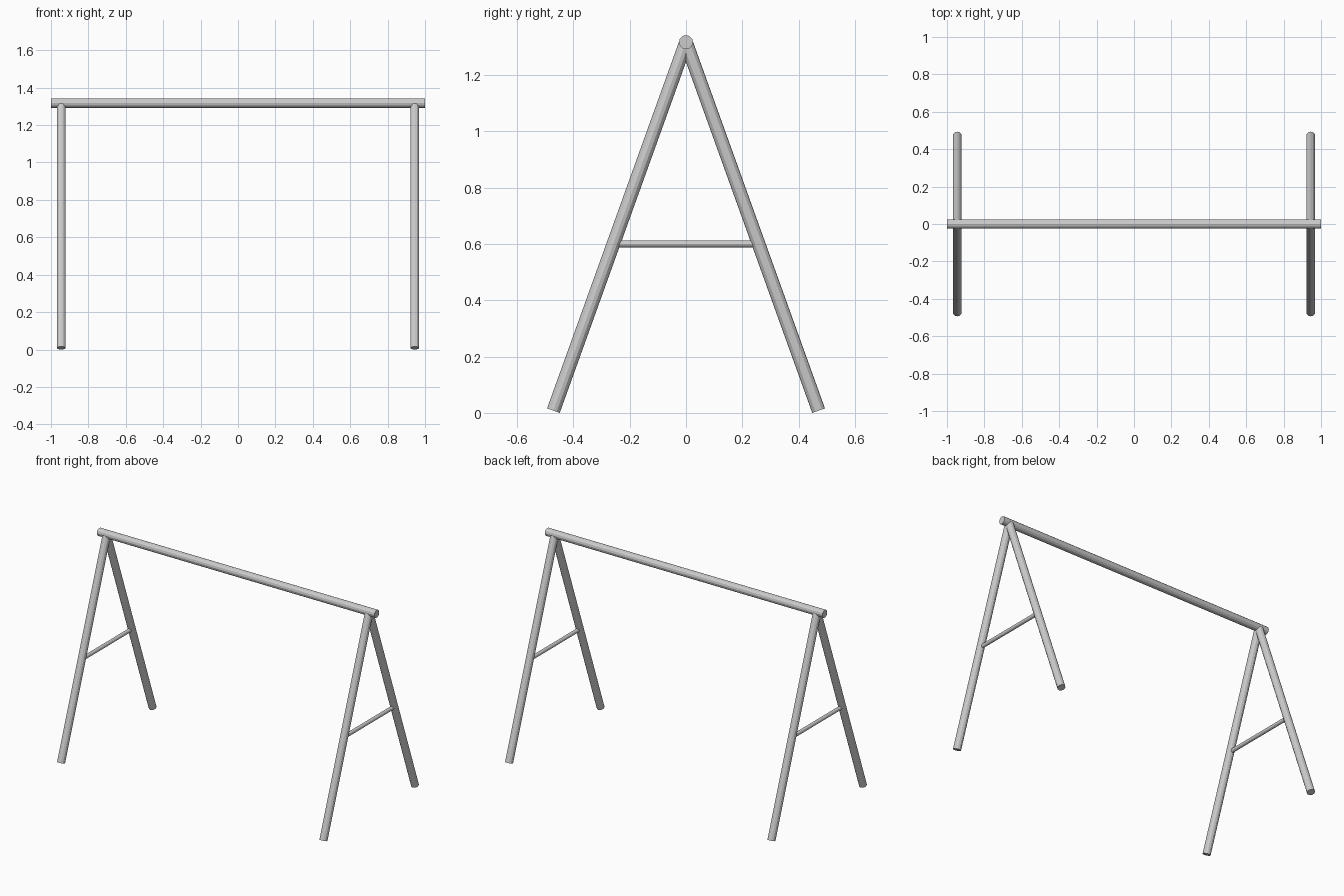
import bpy
from mathutils import Vector

if "Cube" in bpy.data.objects:
    bpy.data.objects.remove(bpy.data.objects["Cube"])

SIDES = 12
APEX_Z = 1.317


def tube(name, start, end, radius):
    """Flat-faced capped tube between two points."""
    a, b = Vector(start), Vector(end)
    axis = b - a
    bpy.ops.mesh.primitive_cylinder_add(
        vertices=SIDES, radius=radius, depth=axis.length, location=(a + b) / 2)
    obj = bpy.context.object
    obj.name = name
    obj.rotation_mode = 'QUATERNION'
    obj.rotation_quaternion = Vector((0, 0, 1)).rotation_difference(axis)
    return obj


# Top beam
tube("top_beam", (-1, 0, APEX_Z), (1, 0, APEX_Z), 0.025)

# A-frame at each end: two splayed legs and a crossbar
for side, x in (("left", -0.945), ("right", 0.945)):
    for place, s in (("front", -1), ("back", 1)):
        tube(f"{side}_{place}_leg", (x, s * 0.471, 0.008), (x, 0, APEX_Z), 0.024)
    tube(f"{side}_crossbar", (x, -0.257, 0.6), (x, 0.257, 0.6), 0.0125)
